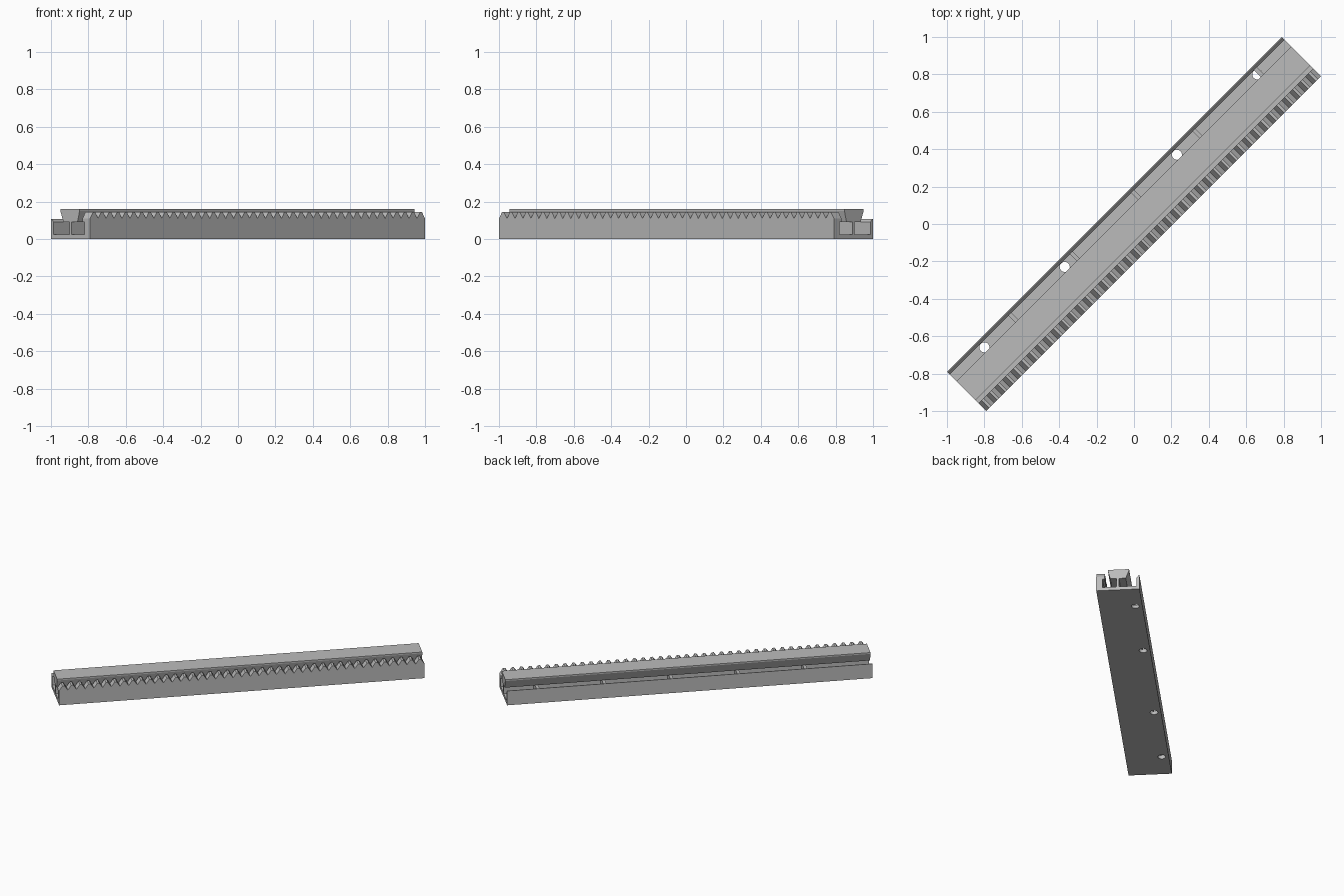
import bpy, bmesh, math
from mathutils import Matrix

if "Cube" in bpy.data.objects:
    bpy.data.objects.remove(bpy.data.objects["Cube"])

HALF = 1.266                       # half length along the rail
TURN = Matrix.Rotation(math.radians(45), 4, 'Z')

grey = bpy.data.materials.new("grey")
grey.diffuse_color = (0.5, 0.5, 0.5, 1)
grey.use_nodes = True
grey.node_tree.nodes["Principled BSDF"].inputs["Base Color"].default_value = grey.diffuse_color


def finish(name, bm):
    bmesh.ops.recalc_face_normals(bm, faces=bm.faces)
    me = bpy.data.meshes.new(name)
    bm.to_mesh(me)
    bm.free()
    me.materials.append(grey)
    ob = bpy.data.objects.new(name, me)
    ob.matrix_world = TURN
    bpy.context.collection.objects.link(ob)
    return ob


def prism(name, pts, axis, start, end):
    """Extrude a profile: axis 'x' takes (y, z) points, axis 'y' takes (x, z)."""
    bm = bmesh.new()
    place = (lambda p, d: (d, p[0], p[1])) if axis == 'x' else (lambda p, d: (p[0], d, p[1]))
    a = [bm.verts.new(place(p, start)) for p in pts]
    b = [bm.verts.new(place(p, end)) for p in pts]
    bm.faces.new(a)
    bm.faces.new(b[::-1])
    for i in range(len(pts)):
        j = (i + 1) % len(pts)
        bm.faces.new((a[i], a[j], b[j], b[i]))
    return finish(name, bm)


# Rail body: floor, thin wall, dovetail head on a web, and rack wall
body = prism("rail_body", [
    (-0.148, 0), (0.148, 0), (0.148, 0.108), (0.143, 0.108), (0.128, 0.09),
    (0.128, 0.025), (0.008, 0.025), (0.008, 0.09), (0.054, 0.09),
    (0.077, 0.15), (0.077, 0.16), (-0.068, 0.16), (-0.068, 0.15),
    (-0.052, 0.09), (-0.008, 0.09), (-0.008, 0.025), (-0.105, 0.025),
    (-0.105, 0.09), (-0.09, 0.09), (-0.09, 0.11), (-0.148, 0.11)],
    'x', -HALF, HALF)

# Screw holes through the floor
bm = bmesh.new()
for u in (-1.032, -0.424, 0.424, 1.032):
    bmesh.ops.create_cone(bm, cap_ends=True, segments=24, radius1=0.027, radius2=0.027,
                          depth=0.08, matrix=Matrix.Translation((u, 0.0995, 0)))
cutter = finish("hole_cutter", bm)
cutter.hide_render = True
cutter.hide_viewport = True
mod = body.modifiers.new("holes", 'BOOLEAN')
mod.object = cutter
mod.solver = 'EXACT'

# Rack teeth as one sawtooth strip
COUNT = 42
pitch = 2 * HALF / COUNT
pts = [(-HALF, 0.108)]
for i in range(COUNT):
    u = -HALF + i * pitch
    pts += [(u, 0.11), (u + pitch * 0.38, 0.144), (u + pitch * 0.62, 0.144)]
pts += [(HALF, 0.11), (HALF, 0.108)]
prism("rack_teeth", pts, 'y', -0.148, -0.09)

# Cross ribs in the open channel
for i in range(5):
    u = -0.81 + i * 0.464
    prism("cross_rib", [(0.008, 0.025), (0.129, 0.025), (0.129, 0.092), (0.008, 0.092)],
          'x', u - 0.011, u + 0.011)
